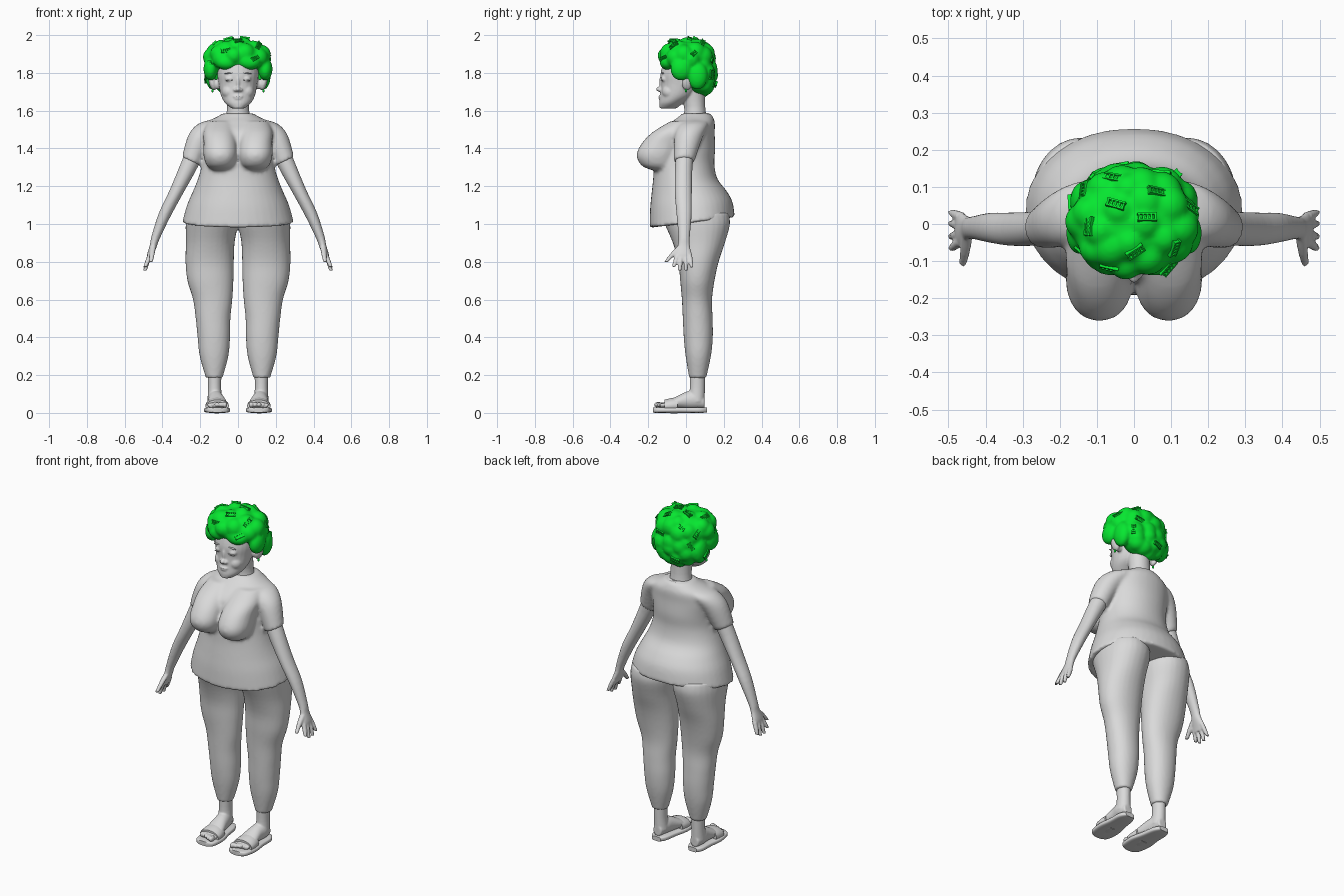
import bpy, bmesh, math, random
from mathutils import Vector, Matrix

random.seed(4)
if "Cube" in bpy.data.objects:
    bpy.data.objects.remove(bpy.data.objects["Cube"])


def material(name, color):
    mat = bpy.data.materials.new(name)
    mat.use_nodes = True
    mat.diffuse_color = color
    mat.node_tree.nodes["Principled BSDF"].inputs["Base Color"].default_value = color
    return mat


GREY = material("plain grey", (0.7, 0.7, 0.7, 1))
GREEN = material("bright green", (0.002, 0.8, 0.03, 1))
X, Y, Z = Vector((1, 0, 0)), Vector((0, 1, 0)), Vector((0, 0, 1))
ARM_AXIS = Vector((0.9, 0, 0.42))


def catmull(a, b, c, d, t):
    return 0.5 * (2 * b + (c - a) * t + (2 * a - 5 * b + 4 * c - d) * t * t
                  + (3 * b - a - 3 * c + d) * t ** 3)


def loft(bm, rings, u=X, v=Y, power=1.0, sides=28, steps=4):
    """Closed skin over rings of (x, y, z, half_u, half_v, optional tilt along y)."""
    rings = [tuple(r) + (0,) * (6 - len(r)) for r in rings]
    dense = []
    for i in range(len(rings) - 1):
        quad = [rings[max(i - 1, 0)], rings[i], rings[i + 1], rings[min(i + 2, len(rings) - 1)]]
        dense += [[catmull(*k, s / steps) for k in zip(*quad)] for s in range(steps)]
    dense.append(rings[-1])
    loops = []
    for x, y, z, a, b, tilt in dense:
        loop = []
        for k in range(sides):
            t = math.tau * k / sides
            c, s = (math.copysign(abs(q) ** power, q) for q in (math.cos(t), math.sin(t)))
            loop.append(bm.verts.new(Vector((x, y, z)) + u * a * c + (v + Z * tilt) * b * s))
        loops.append(loop)
    for low, high in zip(loops, loops[1:]):
        for k in range(sides):
            n = (k + 1) % sides
            bm.faces.new((low[k], low[n], high[n], high[k]))
    bm.faces.new(loops[0])
    bm.faces.new(loops[-1])


def ball(bm, center, radii, turn=0):
    m = Matrix.Translation(center) @ Matrix.Rotation(turn, 4, "Y") @ Matrix.Diagonal((*radii, 1))
    bmesh.ops.create_icosphere(bm, subdivisions=3, radius=1, matrix=m)


def mirror(bm):
    """Copy everything built so far to the other side."""
    copy = bmesh.ops.duplicate(bm, geom=bm.verts[:] + bm.edges[:] + bm.faces[:])["geom"]
    for vert in copy:
        if isinstance(vert, bmesh.types.BMVert):
            vert.co.x *= -1


def finish(name, bm, mat, voxel=0, smooth=5):
    bmesh.ops.recalc_face_normals(bm, faces=bm.faces[:])
    mesh = bpy.data.meshes.new(name)
    bm.to_mesh(mesh)
    bm.free()
    mesh.materials.append(mat)
    mesh.shade_smooth()
    mesh.set_sharp_from_angle(angle=math.radians(45))
    obj = bpy.data.objects.new(name, mesh)
    bpy.context.collection.objects.link(obj)
    if voxel:
        # Fuse overlapping volumes into one soft skin
        fuse = obj.modifiers.new("fuse", "REMESH")
        fuse.mode, fuse.voxel_size, fuse.use_smooth_shade = "VOXEL", voxel, True
        relax = obj.modifiers.new("relax", "SMOOTH")
        relax.factor, relax.iterations = 0.5, smooth
    return obj


# Shirt: sleeves and bust mirrored, then the flared body
bm = bmesh.new()
loft(bm, [(.11, .045, 1.535, .04, .075), (.16, .03, 1.505, .058, .08),
          (.205, .01, 1.445, .064, .073), (.249, -.01, 1.332, .054, .055)], u=ARM_AXIS)
loft(bm, [(.092, -.13, 1.285, .04, .05), (.092, -.146, 1.31, .074, .09),
          (.093, -.15, 1.365, .09, .112), (.094, -.12, 1.43, .088, .112),
          (.098, -.062, 1.49, .085, .11), (.09, .005, 1.545, .07, .085)], power=.92)
mirror(bm)
loft(bm, [(0, .033, 1.008, .296, .226, .125), (0, .028, 1.1, .27, .218, .08),
          (0, .016, 1.17, .24, .198, .03), (0, -.004, 1.24, .212, .17),
          (0, -.01, 1.32, .19, .16), (0, 0, 1.4, .185, .155), (0, .005, 1.48, .195, .147),
          (0, .035, 1.535, .17, .118), (0, .052, 1.568, .11, .09),
          (0, .054, 1.586, .08, .075)], power=.95, sides=40)
finish("shirt", bm, GREY, .01, 7)

# Collar band
bm = bmesh.new()
loft(bm, [(0, .045, 1.56, .085, .08, .1), (0, .045, 1.575, .08, .076, .1),
          (0, .045, 1.582, .072, .07, .1)])
finish("collar", bm, GREY)

# Trousers
bm = bmesh.new()
loft(bm, [(.139, .045, 1.06, .13, .18), (.139, .06, 1, .138, .173), (.147, .068, .9, .129, .138),
          (.15, .066, .8, .128, .107), (.146, .06, .7, .122, .091), (.134, .058, .6, .104, .08),
          (.132, .062, .5, .092, .079), (.128, .065, .4, .086, .077),
          (.127, .065, .3, .076, .067), (.126, .062, .185, .044, .045)], power=.95)
mirror(bm)
finish("trousers", bm, GREY, .009, 4)

# Arms and hands
bm = bmesh.new()
loft(bm, [(.2, .01, 1.45, .045, .055), (.25, -.01, 1.33, .046, .047),
          (.327, -.014, 1.17, .036, .045), (.388, -.01, 1.05, .032, .04),
          (.436, -.01, .93, .023, .03), (.45, -.012, .88, .019, .033),
          (.466, -.014, .835, .016, .047), (.472, -.015, .812, .013, .044)], u=ARM_AXIS)
for base, tip, drop in ((-.047, -.066, .772), (-.026, -.034, .752), (-.003, .001, .753),
                        (.02, .031, .77)):
    loft(bm, [(.466, base, .835, .014, .013), (.48, (base + tip) / 2, .8, .013, .012),
              (.492, tip, drop, .01, .009)], sides=12)
loft(bm, [(.45, -.03, .88, .016, .018), (.455, -.07, .84, .014, .016),
          (.461, -.106, .798, .01, .011)], sides=12)
mirror(bm)
finish("arms", bm, GREY, .005, 3)

# Head with neck, ears and soft facial forms
bm = bmesh.new()
ball(bm, (.136, .005, 1.748), (.018, .028, .042), .25)
ball(bm, (.107, 0, 1.74), (.032, .018, .027))
ball(bm, (.045, -.085, 1.7), (.04, .042, .04))
ball(bm, (.043, -.111, 1.768), (.026, .022, .017))
ball(bm, (.014, -.135, 1.71), (.011, .013, .01))
mirror(bm)
loft(bm, [(0, -.095, 1.612, .034, .044), (0, -.078, 1.64, .068, .064),
          (0, -.047, 1.68, .09, .09), (0, -.028, 1.74, .102, .105), (0, -.018, 1.8, .11, .116),
          (0, 0, 1.88, .1, .11), (0, 0, 1.93, .06, .07)])
loft(bm, [(0, .048, 1.55, .068, .064), (0, .046, 1.62, .058, .056), (0, .03, 1.72, .064, .07)])
ball(bm, (0, -.139, 1.714), (.014, .021, .014))
ball(bm, (0, -.128, 1.75), (.01, .015, .038))
ball(bm, (0, -.134, 1.675), (.028, .012, .006))
ball(bm, (0, -.133, 1.664), (.022, .013, .006))
finish("head", bm, GREY, .005, 5)

# Brows and closed lashes
bm = bmesh.new()
ball(bm, (.046, -.124, 1.799), (.026, .008, .003), .12)
ball(bm, (.044, -.127, 1.761), (.022, .008, .002), .1)
mirror(bm)
finish("brows_and_lashes", bm, GREY)

# Feet with toes
bm = bmesh.new()
loft(bm, [(.109, -.135, .036, .05, .013), (.11, -.07, .05, .054, .027),
          (.115, 0, .066, .043, .045), (.122, .05, .07, .04, .048),
          (.122, .098, .055, .026, .03)], v=Z)
loft(bm, [(.124, .06, .21, .037, .041), (.124, .06, .13, .035, .04), (.122, .055, .06, .04, .044)])
for i in range(5):
    size = .018 - .0018 * i
    ball(bm, (.07 + .021 * i, -.147 + .006 * i, .043), (size * .75, size * 1.3, size * .9))
mirror(bm)
finish("feet", bm, GREY, .005, 2)

# Sandals: sole and a wide strap
bm = bmesh.new()
loft(bm, [(.109, -.176, .015, .03, .013), (.108, -.155, .015, .058, .015),
          (.111, -.08, .015, .069, .015), (.115, 0, .015, .056, .015),
          (.12, .075, .015, .048, .015), (.12, .11, .015, .028, .013)], v=Z, power=.55)
loft(bm, [(.11, -.115, .035, .061, .034), (.111, -.08, .038, .062, .04),
          (.112, -.045, .04, .057, .043)], v=Z)
mirror(bm)
finish("sandals", bm, GREY)


# Hair: big masses covered in soft lumps
def spread(count):
    for i in range(count):
        h = 1 - 2 * (i + .5) / count
        t = i * 2.39996 + random.uniform(-.25, .25)
        r = math.sqrt(1 - h * h)
        yield Vector((r * math.cos(t), r * math.sin(t), h))


bm = bmesh.new()
crown, nape = Vector((-.003, .005, 1.882)), Vector((0, .072, 1.795))
masses = ((crown, Vector((.168, .142, .093)), lambda d: d.z > -.4),
          (nape, Vector((.14, .083, .115)), lambda d: d.y > .1))
ball(bm, (.145, -.025, 1.82), (.038, .058, .062))
ball(bm, (.135, .06, 1.785), (.038, .055, .075))
ball(bm, (.06, -.095, 1.855), (.06, .045, .04))
mirror(bm)
for center, radii, keep in masses:
    ball(bm, center, radii)
    for d in filter(keep, spread(36)):
        size = random.uniform(.045, .06)
        spot = center + d * radii - d * (size - .016)
        ball(bm, spot, (size, size, size))
hair = finish("hair", bm, GREEN, .007, 12)

# Ladder-shaped curlers seated on the hair surface
bpy.context.view_layer.update()
solid = hair.evaluated_get(bpy.context.evaluated_depsgraph_get())
heart = Vector((0, .01, 1.86))
bm = bmesh.new()
for d in spread(24):
    if d.z < -.65 or (d.z < -.1 and d.y < .2):
        continue
    hit, spot, normal, _ = solid.ray_cast(heart + d * .5, -d)
    if not hit:
        continue
    seat = (Matrix.Translation(spot) @ normal.to_track_quat("Z", "Y").to_matrix().to_4x4()
            @ Matrix.Rotation(random.uniform(0, math.pi), 4, "Z"))
    bars = [((0, s * .009, 0), (.052, .005, .012)) for s in (-1, 1)]
    bars += [((k * .011, 0, 0), (.005, .022, .009)) for k in range(-2, 3)]
    for place, size in bars:
        bmesh.ops.create_cube(bm, size=1, matrix=seat @ Matrix.Translation(place)
                              @ Matrix.Diagonal((*size, 1)))
finish("hair_curlers", bm, GREEN)

# Small earrings
bm = bmesh.new()
ball(bm, (.135, 0, 1.706), (.006, .006, .01))
mirror(bm)
finish("earrings", bm, GREEN)
